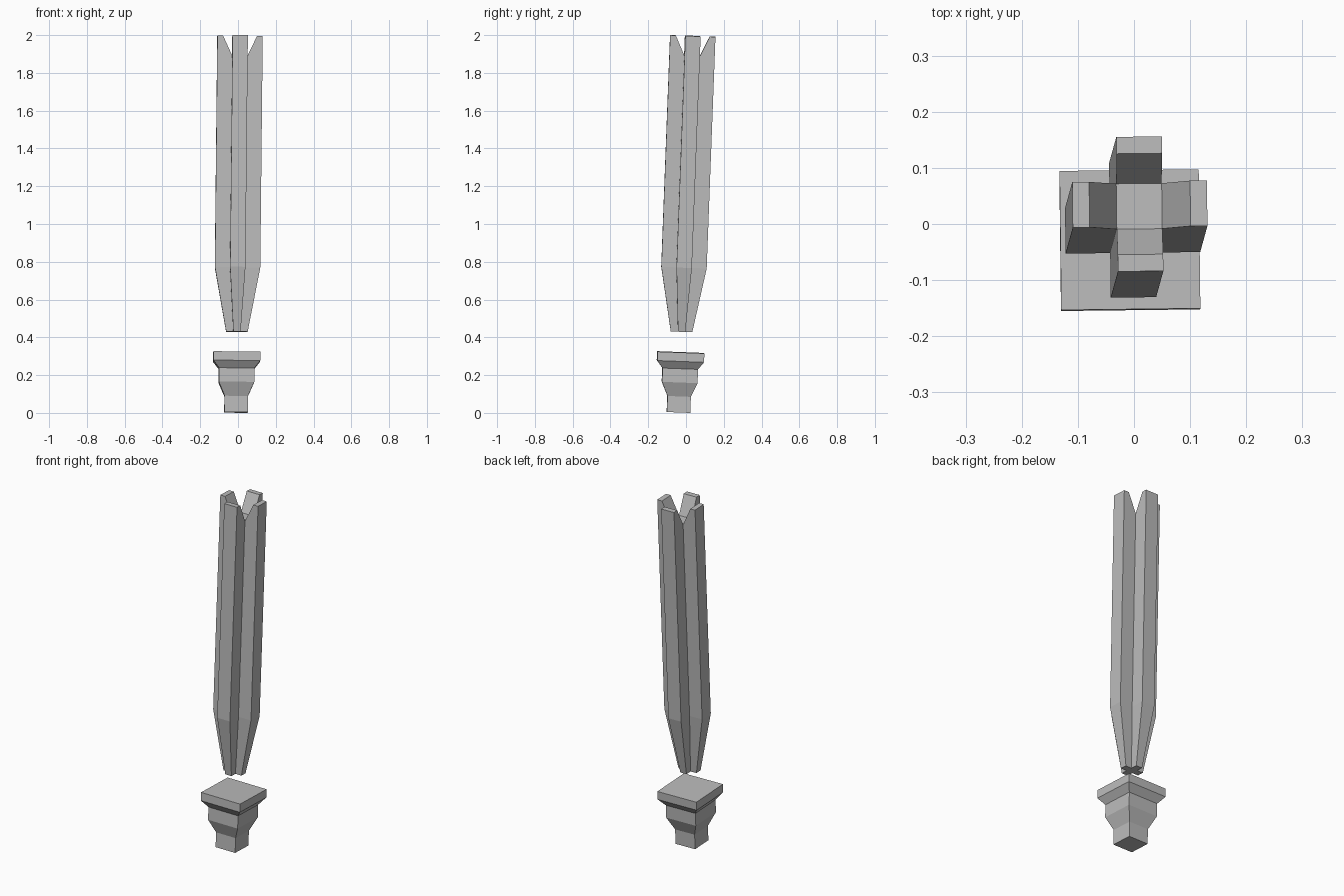
import bpy, bmesh
from mathutils import Matrix, Vector

cube = bpy.data.objects.get("Cube")
if cube:
    bpy.data.objects.remove(cube, do_unlink=True)

grey = bpy.data.materials.new("stone grey")
grey.use_nodes = True
grey.diffuse_color = (0.5, 0.5, 0.5, 1)
grey.node_tree.nodes["Principled BSDF"].inputs["Base Color"].default_value = (0.5, 0.5, 0.5, 1)

# Shared leaning axis of both parts
FOOT = Vector((-0.0105, -0.04, 0.003))
LEAN = Vector((0.0105, 0.038, 1)).to_track_quat('Z', 'Y')
LEAN = Vector((0, 0, 1)).rotation_difference(Vector((0.0105, 0.038, 1)))
FRAME = Matrix.Translation(FOOT) @ LEAN.to_matrix().to_4x4() @ Matrix.Rotation(0.012, 4, 'Z')


def finish(bm, name):
    bmesh.ops.recalc_face_normals(bm, faces=bm.faces)
    mesh = bpy.data.meshes.new(name)
    bm.to_mesh(mesh)
    bm.free()
    mesh.materials.append(grey)
    obj = bpy.data.objects.new(name, mesh)
    bpy.context.collection.objects.link(obj)
    obj.matrix_world = FRAME


def turned(k, x, y, z):
    """Point turned by k quarter turns about the axis."""
    for _ in range(k % 4):
        x, y = -y, x
    return (x, y, z)


def bridge(bm, low, high):
    n = len(low)
    for i in range(n):
        j = (i + 1) % n
        bm.faces.new((low[i], low[j], high[j], high[i]))


# Stepped square pedestal
bm = bmesh.new()
profile = [(0.062, 0), (0.062, 0.085), (0.094, 0.159), (0.094, 0.232),
           (0.124, 0.271), (0.124, 0.318)]
rings = [[bm.verts.new(turned(k, r, r, z)) for k in range(4)] for r, z in profile]
for low, high in zip(rings, rings[1:]):
    bridge(bm, low, high)
bm.faces.new(rings[0])
bm.faces.new(rings[-1])
finish(bm, "pedestal")

# Cross-section shaft with a tapered foot and a notched top
L, W, TIP = 0.12, 0.0405, 0.09
NOTCH, TOP = 1.888, 1.994


def cross_ring(bm, scale, z):
    pts = [(L, -W), (L, W), (W, W)]
    return [bm.verts.new(turned(k, x * scale, y * scale, z))
            for k in range(4) for x, y in pts]


bm = bmesh.new()
foot = cross_ring(bm, 0.475, 0.427)
body = cross_ring(bm, 1, 0.767)
bridge(bm, foot, body)
bm.faces.new(foot)

corner = [bm.verts.new(turned(k, W, W, NOTCH)) for k in range(4)]
for k in range(4):
    out_a, out_b, in_a, in_b = [bm.verts.new(turned(k, x, y, TOP)) for x, y in
                                ((L, -W), (L, W), (TIP, -W), (TIP, W))]
    a, b, c = body[3 * k:3 * k + 3]
    before = body[3 * k - 1]
    bm.faces.new((a, b, out_b, out_a))                   # outer face
    bm.faces.new((b, c, corner[k], in_b, out_b))         # arm sides
    bm.faces.new((before, a, out_a, in_a, corner[k - 1]))
    bm.faces.new((out_a, out_b, in_b, in_a))             # arm top
    bm.faces.new((in_a, in_b, corner[k], corner[k - 1])) # notch slope
bm.faces.new(corner)
finish(bm, "shaft")
